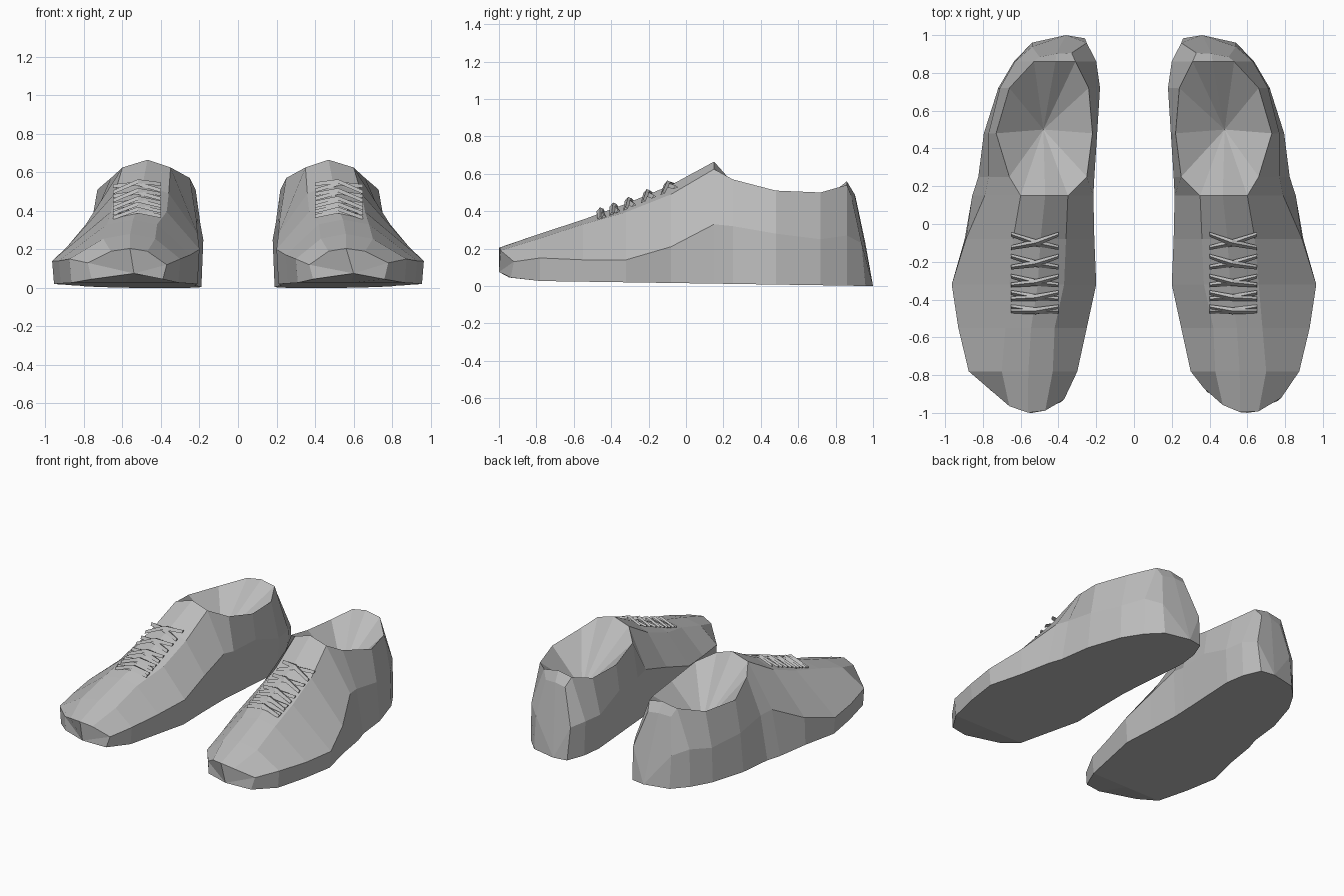
import bpy, bmesh

if "Cube" in bpy.data.objects:
    bpy.data.objects.remove(bpy.data.objects["Cube"])

grey = bpy.data.materials.new("light grey")
grey.diffuse_color = (0.5, 0.5, 0.5, 1)
grey.use_nodes = True
grey.node_tree.nodes["Principled BSDF"].inputs["Base Color"].default_value = grey.diffuse_color

# Cross-sections from toe to heel:
# y, inner side x z, outer side x z, upper edges inner x, outer x, z, ridge z
SECTIONS = [
    (-1.0, 0.37, 0.12, 0.78, 0.13, 0.47, 0.66, 0.19, 0.205),
    (-0.78, 0.30, 0.15, 0.875, 0.15, 0.43, 0.70, 0.255, 0.28),
    (-0.55, 0.25, 0.17, 0.93, 0.14, 0.42, 0.68, 0.33, 0.355),
    (-0.32, 0.20, 0.20, 0.965, 0.14, 0.37, 0.66, 0.395, 0.44),
    (-0.08, 0.21, 0.28, 0.89, 0.21, 0.36, 0.64, 0.49, 0.54),
    (0.15, 0.215, 0.35, 0.79, 0.33, 0.35, 0.60, 0.625, 0.665),
    (0.25, 0.21, 0.33, 0.77, 0.32, 0.25, 0.66, 0.57, 0.57),
    (0.48, 0.195, 0.33, 0.77, 0.28, 0.22, 0.73, 0.51, 0.51),
    (0.72, 0.18, 0.25, 0.71, 0.25, 0.24, 0.66, 0.50, 0.50),
    (0.86, 0.20, 0.25, 0.63, 0.27, 0.31, 0.53, 0.54, 0.56),
    (1.0, 0.25, 0.23, 0.54, 0.23, 0.33, 0.50, 0.48, 0.49),
]
TONGUE, HEEL_TAB, HEEL = 5, 9, 10


def finish(bm, name):
    bmesh.ops.recalc_face_normals(bm, faces=bm.faces)
    mesh = bpy.data.meshes.new(name)
    bm.to_mesh(mesh)
    bm.free()
    mesh.materials.append(grey)
    bpy.context.collection.objects.link(bpy.data.objects.new(name, mesh))


def section_points(i, tip_x):
    y, xi, zi, xo, zo, ti, to, zt, zc = SECTIONS[i]
    sole = 0.015 * (1 - y)
    flare = max(-0.01, (zo - 0.2) * (1 - y) * 0.6)
    ridge = ti + (to - ti) * 0.48
    # the last point is the middle of the sole
    pts = [(xi + 0.01, sole), (xi, zi), (ti, zt), (ridge, zc),
           (to, zt), (xo, zo), (xo + flare, sole), ((xi + xo) / 2, sole)]
    if i == 0:                              # toe spring
        pts[0] = (xi + 0.02, 0.045)
        pts[6] = (xo - 0.02, 0.045)
        pts[7] = (tip_x, 0.075)
    if i == HEEL:
        pts[7] = (0.36, sole)
    out = []
    for x, z in pts:
        py = y
        if i == 0:                          # rounded toe
            py += 0.08 * ((x - tip_x) / 0.18) ** 2
        elif i == HEEL:                     # rounded, forward-leaning heel
            py -= 0.045 * ((x - 0.37) / 0.18) ** 2 + 0.4 * z * z
        out.append((x, py, z))
    return out


def build_shoe(name, side, tip_x):
    bm = bmesh.new()
    rings = [[bm.verts.new((side * x, y, z)) for x, y, z in section_points(i, tip_x)]
             for i in range(len(SECTIONS))]
    # upper and sole, leaving the foot opening
    for i, (a, b) in enumerate(zip(rings, rings[1:])):
        for k in range(8):
            if TONGUE <= i < HEEL_TAB and k in (2, 3):
                continue
            n = (k + 1) % 8
            bm.faces.new((a[k], a[n], b[n], b[k]))
    # toe and heel ends, fanned from the ridge
    for ring in (rings[0], rings[-1]):
        for k in (0, 1, 5, 6):
            if k in (0, 6):
                bm.faces.new((ring[k], ring[k + 1], ring[7 if k == 0 else 5]))
            elif k == 1:
                bm.faces.new((ring[7], ring[1], ring[2], ring[3]))
            else:
                bm.faces.new((ring[7], ring[3], ring[4], ring[5]))
    # shallow lining running from the collar to one low point
    mids = rings[TONGUE + 1:HEEL_TAB]
    rim = (rings[TONGUE][2:5] + [r[4] for r in mids]
           + rings[HEEL_TAB][4:1:-1] + [r[2] for r in reversed(mids)])
    floor = bm.verts.new((side * 0.48, 0.5, 0.27))
    for a, b in zip(rim, rim[1:] + rim[:1]):
        bm.faces.new((a, b, floor))
    loose = [v for v in bm.verts if not v.link_faces]
    bmesh.ops.delete(bm, geom=loose, context='VERTS')
    bmesh.ops.remove_doubles(bm, verts=bm.verts, dist=0.0001)
    finish(bm, name)


def ridge_height(y):
    for a, b in zip(SECTIONS, SECTIONS[1:]):
        if a[0] <= y <= b[0]:
            t = (y - a[0]) / (b[0] - a[0])
            return a[-1] * (1 - t) + b[-1] * t


def build_laces(name, side):
    bm = bmesh.new()
    for row, y in enumerate((-0.09, -0.20, -0.30, -0.38, -0.45)):
        tilt = 0.035 - 0.006 * row
        for s in (-1, 1):
            # folded ribbon: ends on the eyelets, raised in the middle
            stations = []
            for x, dy, lift, half in ((0.40, s * tilt, -0.02, 0.012),
                                      (0.52, -0.01, 0.012 + 0.006 * s, 0.018),
                                      (0.65, -s * tilt, -0.03, 0.012)):
                py = y + dy
                z = ridge_height(py) + lift
                stations.append([bm.verts.new((side * x, py + o, z + h)) for o, h in
                                 ((-half, -half * 0.4), (half, half * 0.4), (0, 0.014))])
            for a, b in zip(stations, stations[1:]):
                for k in range(3):
                    n = (k + 1) % 3
                    bm.faces.new((a[k], a[n], b[n], b[k]))
            bm.faces.new(stations[0])
            bm.faces.new(stations[-1])
    finish(bm, name)


for label, side, tip in (("right", 1, 0.60), ("left", -1, 0.54)):
    build_shoe(label + "_shoe", side, tip)
    build_laces(label + "_laces", side)
